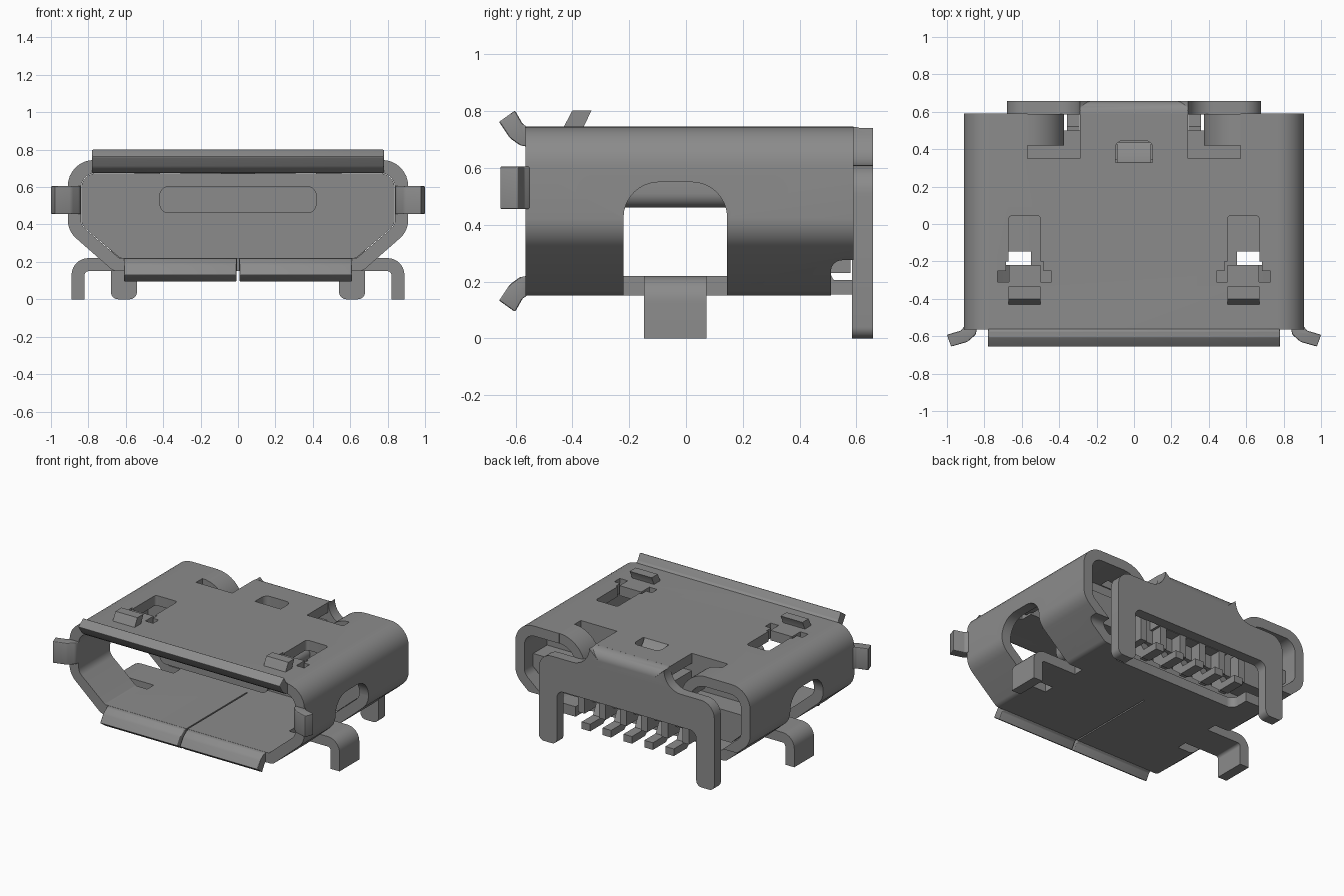
import bpy, bmesh, math
from mathutils import Vector

if "Cube" in bpy.data.objects:
    bpy.data.objects.remove(bpy.data.objects["Cube"])

metal = bpy.data.materials.new("grey metal")
metal.use_nodes = True
GREY = (0.26, 0.26, 0.26, 1)
metal.diffuse_color = GREY
metal.node_tree.nodes["Principled BSDF"].inputs["Base Color"].default_value = GREY


def fillet(corners, n=8):
    """Round a closed outline given as (u, v, radius) corners."""
    out = []
    for i, (u, v, r) in enumerate(corners):
        p = Vector((u, v))
        a = (Vector(corners[i - 1][:2]) - p).normalized()
        b = (Vector(corners[(i + 1) % len(corners)][:2]) - p).normalized()
        if r == 0:
            out.append((u, v))
            continue
        half = a.angle(b) / 2
        centre = p + (a + b).normalized() * (r / math.sin(half))
        s = p + a * (r / math.tan(half)) - centre
        e = p + b * (r / math.tan(half)) - centre
        turn = math.pi - 2 * half
        for k in range(n + 1):
            t = k / n
            d = (s * math.sin((1 - t) * turn) + e * math.sin(t * turn)) / math.sin(turn)
            out.append(tuple(centre + d))
    return out


def mirrored(half):
    """Close a right-hand outline with its mirror image."""
    return half + [(-u, *rest) for u, *rest in reversed(half)]


def prism(name, pts, axis, a, b):
    """Extrude a 2D outline along an axis from a to b."""
    place = {"x": lambda u, v, t: (t, u, v), "y": lambda u, v, t: (u, t, v),
             "z": lambda u, v, t: (u, v, t)}[axis]
    bm = bmesh.new()
    lo = [bm.verts.new(place(u, v, a)) for u, v in pts]
    hi = [bm.verts.new(place(u, v, b)) for u, v in pts]
    bm.faces.new(lo)
    bm.faces.new(hi[::-1])
    for i in range(len(pts)):
        j = (i + 1) % len(pts)
        bm.faces.new((lo[j], lo[i], hi[i], hi[j]))
    bmesh.ops.recalc_face_normals(bm, faces=bm.faces)
    me = bpy.data.meshes.new(name)
    bm.to_mesh(me)
    bm.free()
    me.materials.append(metal)
    ob = bpy.data.objects.new(name, me)
    bpy.context.collection.objects.link(ob)
    return ob


def box(name, x0, x1, y0, y1, z0, z1):
    return prism(name, [(x0, y0), (x1, y0), (x1, y1), (x0, y1)], "z", z0, z1)


def apply_mod(ob, mod):
    bpy.context.view_layer.objects.active = ob
    bpy.ops.object.modifier_apply(modifier=mod.name)


def cut(ob, *cutters):
    for c in cutters:
        c.hide_render = True
        m = ob.modifiers.new("cut", "BOOLEAN")
        m.operation, m.solver, m.object = "DIFFERENCE", "EXACT", c
        apply_mod(ob, m)
        bpy.data.objects.remove(c)


def soften(ob, width):
    m = ob.modifiers.new("soft", "BEVEL")
    m.width, m.segments, m.limit_method, m.angle_limit = width, 3, "ANGLE", math.radians(50)
    apply_mod(ob, m)


# Shell: folded sheet tube
outer = fillet(mirrored([(.91, .745, .14), (.91, .365, .13), (.665, .15, .06)]))
inner = fillet(mirrored([(.84, .675, .08), (.84, .395, .07), (.635, .22, .02)]))
shell = prism("shell", outer, "y", -.565, .59)
cut(shell, prism("bore", inner, "y", -.7, .7))

for s, side in ((1, "left"), (-1, "right")):
    # Side window reaching into the floor
    win = fillet([(-.22, .1, 0), (.145, .1, 0), (.145, .55, .125), (-.22, .55, .125)])
    cut(shell, prism("window_cutter", win, "x", min(s * .55, s * 1.1), max(s * .55, s * 1.1)))
    # Spring slot with side reliefs, and corner opening in the roof
    c = s * .585
    slot = fillet([(c - .085, -.22, 0), (c + .085, -.22, 0), (c + .085, .045, .02), (c - .085, .045, .02)])
    cut(shell, prism("slot_cutter", slot, "z", .6, .9))
    for d in (-1, 1):
        e = sorted((c + d * .086, c + d * .145))
        cut(shell, box("relief_cutter", *e, -.31, -.25, .6, .9))
        e = sorted((c + d * .084, c + d * .1))
        cut(shell, box("relief_neck_cutter", *e, -.31, -.2, .6, .9))
    e = sorted((s * .29, s * .57))
    cut(shell, box("corner_cutter", *e, .35, .7, .62, .9))

# Roof tab hole, open rear floor, rear lower notch, floor seam
cut(shell, prism("tab_cutter", fillet([(-.1, .33, 0), (.1, .33, 0), (.1, .445, .04), (-.1, .445, .04)]), "z", .6, .9))
cut(shell, prism("floor_cutter", fillet([(-.5, .38, .05), (.5, .38, .05), (.5, .8, 0), (-.5, .8, 0)]), "z", .1, .25))
cut(shell, prism("notch_cutter", fillet([(.51, .05, 0), (.7, .05, 0), (.7, .275, 0), (.51, .275, .04)]), "x", -1, 1))
cut(shell, box("seam_cutter", -.005, .005, -.7, .1, .1, .3))

# Flared mouth lips
lip = fillet([(-.56, .675, 0), (-.56, .745, 0), (-.575, .755, .02), (-.602, .802, .005), (-.658, .762, .005),
              (-.62, .705, .06), (-.585, .68, .02)])
soften(prism("top_lip", lip, "x", -.78, .78), .012)
low = [(y, .895 - z) for y, z in lip]
for s, side in ((1, "left"), (-1, "right")):
    e = sorted((s * .008, s * .61))
    soften(prism("bottom_lip_" + side, low, "x", *e), .015)
    ear = fillet([(.84, -.55, 0), (.91, -.55, 0), (.925, -.57, .02), (1.0, -.592, .005), (.978, -.655, .005),
                  (.89, -.63, .05), (.845, -.59, .03)])
    soften(prism("side_lip_" + side, [(s * x, y) for x, y in ear], "z", .455, .605), .015)

    # Mounting leg bent out of the floor
    leg = fillet([(.54, .15, 0), (.82, .15, .02), (.82, 0, 0), (.89, 0, 0), (.89, .22, .09), (.54, .22, 0)])
    prism("mounting_leg_" + side, [(s * x, z) for x, z in leg], "y", -.147, .072)

    # Raised latch spring
    c = s * .585
    latch = [(-.45, .70), (-.43, .745), (-.40, .802), (-.333, .802), (-.36, .745), (-.36, .70)]
    prism("latch_spring_" + side, latch, "x", c - .085, c + .085)

    # Curled corner flap
    arc = [math.radians(90 + a) for a in range(0, 81, 8)]
    flap = [(.57 + .20 * math.cos(t), .545 + .20 * math.sin(t)) for t in arc]
    flap += [(.57 + .13 * math.cos(t), .545 + .13 * math.sin(t)) for t in reversed(arc)]
    prism("corner_flap_" + side, [(s * x, z) for x, z in flap], "y", .42, .588)

# Slanted tab under the roof hole
prism("roof_tab", [(.33, .745), (.33, .675), (.41, .62), (.435, .645), (.37, .69)], "x", -.09, .09)

# Back cover with two legs and a rounded top bend
cover_half = [(.29, .745, 0), (.29, .61, .13), (.68, .61, .1), (.68, 0, .04), (.54, 0, .04), (.54, .38, .05)]
cover = prism("back_cover", fillet(mirrored(cover_half)), "y", .585, .658)
bm = bmesh.new()
bm.from_mesh(cover.data)
top = [e for e in bm.edges if all(v.co.z > .74 and v.co.y > .65 for v in e.verts)]
bmesh.ops.bevel(bm, geom=top, offset=.07, segments=8, affect="EDGES", profile=.5)
bm.to_mesh(cover.data)
bm.free()

# Insulator: front wall, lower rear block, centre block, tongue
wall = fillet(mirrored([(.838, .673, .08), (.838, .397, .07), (.633, .222, .02)]))
prism("insulator_wall", wall, "y", .2, .345)
low_wall = mirrored([(.835, .50), (.835, .41), (.70, .285)])
prism("insulator_rear", low_wall, "y", .345, .5)
box("insulator_centre", -.285, .285, .345, .58, .38, .62)
tongue = fillet(mirrored([(.42, .605, .05), (.42, .46, .05)]))
tongue_ob = prism("tongue", tongue, "y", -.27, .21)

# Contacts: grooves in the tongue, strips, rear ribs and solder tails
for i in range(5):
    x = (i - 2) * .162
    cut(tongue_ob, box("groove_cutter", x - .045, x + .045, -.25, .15, .4, .5))
    box(f"contact_{i + 1}", x - .035, x + .035, -.255, .2, .485, .525)
    tail = [(.42, .30), (.42, .22), (.50, .155), (.645, .155), (.645, .205), (.52, .205), (.47, .30)]
    prism(f"solder_tail_{i + 1}", tail, "x", x - .033, x + .033)
for i in range(6):
    x = (i - 2.5) * .162
    prism(f"rear_rib_{i + 1}", [(.38, .23), (.58, .23), (.58, .42), (.38, .42)], "x", x - .025, x + .025)

# Smooth the bends, keep sheet edges sharp
bpy.ops.object.select_all(action="DESELECT")
for ob in bpy.context.collection.objects:
    if ob.type == "MESH":
        ob.select_set(True)
        bpy.context.view_layer.objects.active = ob
bpy.ops.object.shade_smooth_by_angle(angle=math.radians(30))
